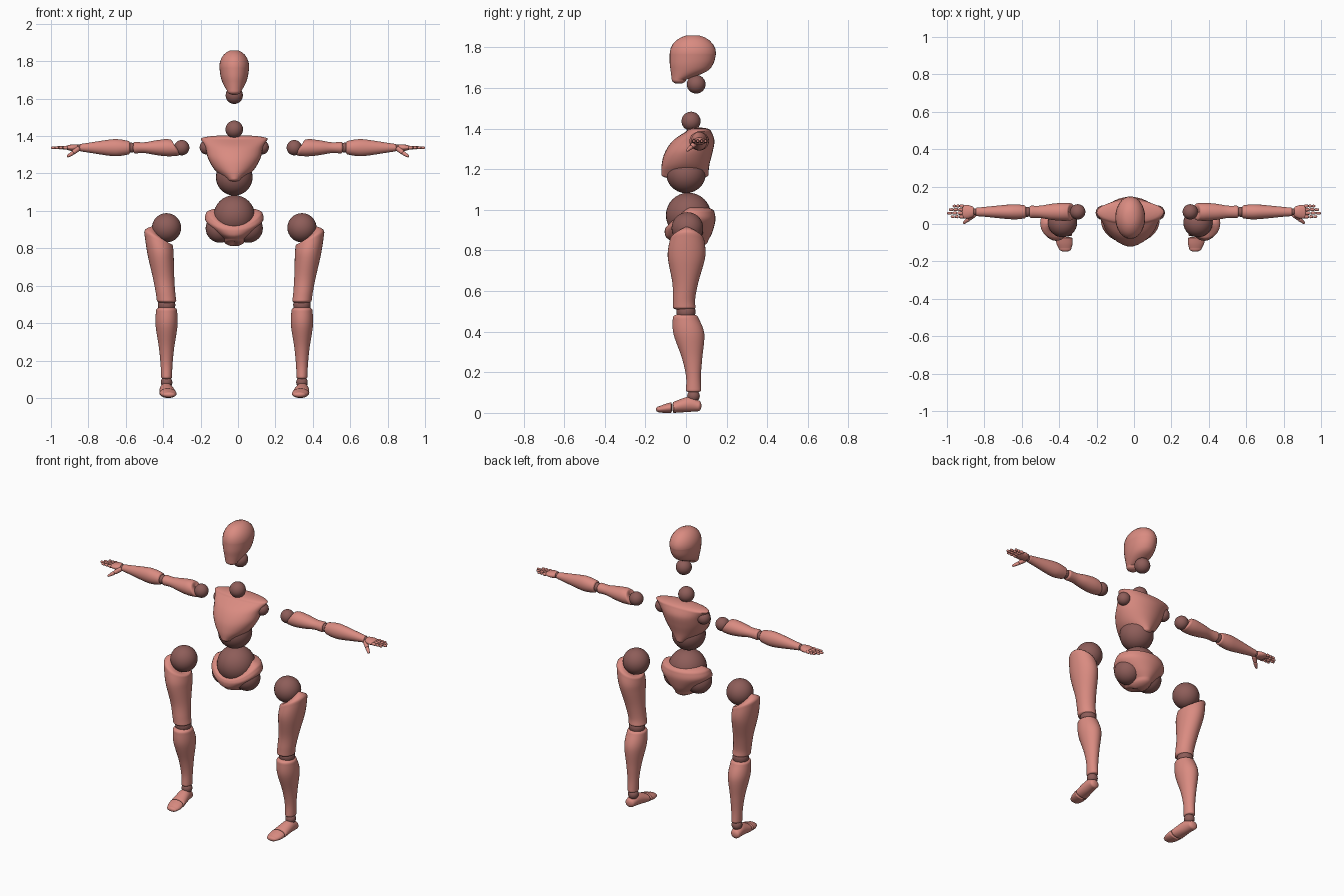
import bpy, bmesh, math
from mathutils import Vector

if "Cube" in bpy.data.objects:
    bpy.data.objects.remove(bpy.data.objects["Cube"], do_unlink=True)

SEGMENTS, STEPS = 32, 6
BODY_X = -0.02          # the trunk and legs mirror about this plane
parts = []


def material(name, colour):
    mat = bpy.data.materials.new(name)
    mat.use_nodes = True
    mat.diffuse_color = colour
    mat.node_tree.nodes["Principled BSDF"].inputs["Base Color"].default_value = colour
    return mat


SHELL = material("salmon shell", (0.7, 0.26, 0.22, 1))
JOINT = material("dark joint", (0.27, 0.11, 0.1, 1))


def finish(name, bm, mat):
    bmesh.ops.recalc_face_normals(bm, faces=bm.faces)
    mesh = bpy.data.meshes.new(name)
    bm.to_mesh(mesh)
    bm.free()
    mesh.materials.append(mat)
    obj = bpy.data.objects.new(name, mesh)
    bpy.context.collection.objects.link(obj)
    parts.append(obj)


def ball(name, centre, radius):
    bm = bmesh.new()
    bmesh.ops.create_uvsphere(bm, u_segments=SEGMENTS, v_segments=SEGMENTS // 2, radius=radius)
    bmesh.ops.translate(bm, verts=bm.verts, vec=centre)
    finish(name, bm, JOINT)


def spline(rings):
    """Smoothly interpolated rings passing through the given ones."""
    padded = [rings[0], *rings, rings[-1]]
    result = []
    for quad in zip(padded, padded[1:], padded[2:], padded[3:]):
        for step in range(STEPS):
            u = step / STEPS
            result.append([b + u * ((c - a) + u * ((2 * a - 5 * b + 4 * c - d)
                           + u * (3 * (b - c) + d - a))) / 2 for a, b, c, d in zip(*quad)])
    return result + [rings[-1]]


def dome(ring, height):
    """Rings that round off one end of a loft like half an ellipsoid."""
    position, half_width, low, high = ring
    middle, half_depth = (low + high) / 2, (high - low) / 2
    for step in range(1, STEPS):
        angle = math.pi / 2 * step / STEPS
        shrink = math.cos(angle)
        yield (position + height * math.sin(angle), half_width * shrink,
               middle - half_depth * shrink, middle + half_depth * shrink)


def no_lean(t, c, s):
    return 0


def loft(name, place, rings, start_dome=.01, end_dome=.01, lean=no_lean):
    """Skin elliptical rings, each given as position, half width, low edge, high edge."""
    bm = bmesh.new()
    loops = []
    outline = [*reversed(list(dome(rings[0], -start_dome))), *spline(rings),
               *dome(rings[-1], end_dome)]
    for t, half_width, low, high in outline:
        loop = []
        for i in range(SEGMENTS):
            angle = math.tau * i / SEGMENTS
            c, s = math.cos(angle), math.sin(angle)
            point = (half_width * c, (low + high) / 2 + (high - low) / 2 * s, t + lean(t, c, s))
            loop.append(bm.verts.new(place(*point)))
        loops.append(loop)
    for lower, upper in zip(loops, loops[1:]):
        for i in range(SEGMENTS):
            bm.faces.new((lower[i - 1], lower[i], upper[i], upper[i - 1]))
    for loop in (loops[0], loops[-1]):
        hub = bm.verts.new(sum((v.co for v in loop), Vector()) / SEGMENTS)
        for i in range(SEGMENTS):
            bm.faces.new((loop[i - 1], loop[i], hub))
    finish(name, bm, SHELL)


def tube(*rows):
    """Rings for a straight limb, each given as position, half width, half depth."""
    return [(t, width, -depth, depth) for t, width, depth in rows]


def bone(name, start, end, thick, thin):
    """Tapered finger segment with rounded ends."""
    start, end = Vector(start), Vector(end)
    turn = (end - start).to_track_quat("Z", "Y")
    length = (end - start).length
    loft(name, lambda a, b, t: start + turn @ Vector((a, b, t)),
         tube((thick, thick, thick), (length - thin, thin, thin)), thick, thin)


def trunk(a, b, t):
    return (BODY_X + a, b, t)


# Head with a domed cranium and a narrow chin
loft("head", trunk, [(1.64, .037, -.07, 0), (1.68, .06, -.075, .1), (1.72, .073, -.08, .135),
                     (1.77, .08, -.08, .148)], .02, .092)
ball("head_joint", trunk(0, .05, 1.618), .046)
ball("neck_joint", trunk(0, .025, 1.436), .047)

# Chest, widest at the shoulders and narrowing to a wedge over the waist
loft("chest", trunk, [(1.17, .05, -.12, .11), (1.22, .105, -.12, .115), (1.28, .14, -.105, .13),
                      (1.34, .155, -.065, .14), (1.385, .18, 0, .125)], .02, .02)
ball("waist_upper_joint", trunk(0, 0, 1.18), .098)

# Pelvis, a bowl whose rim dips at the front
loft("pelvis", trunk, [(.85, .06, -.08, .11), (.89, .105, -.1, .13), (.95, .155, -.105, .145),
                       (.99, .15, -.1, .14)], .04, .03,
     lambda t, c, s: -max(0, -s) ** 1.5 * (t - .85) * .55)
ball("waist_lower_joint", trunk(0, .012, .973), .111)

for side, s in (("left", 1), ("right", -1)):
    def leg(a, b, t):
        return trunk(s * (a + .362), b, t)

    def thigh(a, b, t):
        return leg(a + (t - .52) * .13, b, t)

    def foot(a, b, t):
        return leg(a + t * .1, t, b)

    def arm(a, b, t):
        return (s * t, a + .065, b + 1.338)

    # Sockets left on the trunk
    ball(side + "_shoulder_socket_joint", trunk(s * .146, .06, 1.34), .039)
    ball(side + "_hip_socket_joint", trunk(s * .076, .01, .907), .077)

    # Leg: hip ball resting in the slanted top of the thigh
    ball(side + "_hip_joint", leg(0, .007, .91), .078)
    loft(side + "_thigh", thigh, [
        (.52, .052, -.065, .047), (.56, .052, -.065, .045), (.64, .057, -.067, .06),
        (.77, .07, -.09, .095), (.85, .072, -.08, .09)], .015, .025,
        lambda t, c, s: c * max(0, t - .75) * .35)
    ball(side + "_knee_joint", leg(0, 0, .497), .047)
    loft(side + "_shin", leg, [
        (.11, .029, 0, .075), (.18, .032, 0, .073), (.27, .041, -.02, .08),
        (.39, .059, -.062, .09), (.47, .056, -.065, .06)], .01, .02)
    ball(side + "_ankle_joint", leg(0, .037, .083), .031)
    loft(side + "_foot", foot, [(-.06, .045, 0, .055), (.015, .036, .005, .08),
                                (.06, .03, .008, .062)], .007, .016)
    loft(side + "_toes", foot, [(-.13, .034, .002, .033), (-.105, .043, 0, .043),
                                (-.075, .045, 0, .052)], .018, .007)

    # Arm: shoulder ball resting in the slanted end of the upper arm
    ball(side + "_shoulder_joint", arm(0, 0, .301), .041)
    loft(side + "_upper_arm", arm, tube(
        (.34, .046, .043), (.38, .048, .046), (.44, .043, .039), (.5, .033, .029),
        (.55, .033, .031)), .015, .015, lambda t, c, s: s * max(0, .4 - t) * .3)
    ball(side + "_elbow_joint", arm(0, 0, .572), .027)
    loft(side + "_forearm", arm, tube(
        (.585, .035, .036), (.63, .04, .044), (.68, .038, .044), (.8, .026, .026),
        (.84, .023, .02)))
    ball(side + "_wrist_joint", arm(0, 0, .85), .018)

    # Hand: palm, four jointed fingers and a lowered thumb
    loft(side + "_palm", arm, tube((.863, .028, .018), (.885, .036, .018), (.91, .035, .013)))
    for row, (finger, tip) in enumerate((("index", .98), ("middle", 1), ("ring", .99),
                                         ("little", .97))):
        y = row * .019 - .026
        knuckles = [.908 + (tip - .908) * reach for reach in (0, .4, .7, 1)]
        for n, (inner, outer) in enumerate(zip(knuckles, knuckles[1:])):
            thick = .0095 - n * .001
            bone(f"{side}_{finger}_finger_{n}", arm(y, 0, inner), arm(y, 0, outer),
                 thick, thick * .9)
    bone(side + "_thumb_base", arm(-.01, 0, .85), arm(-.04, -.03, .885), .015, .012)
    bone(side + "_thumb_tip", arm(-.036, -.026, .88), arm(-.062, -.048, .913), .011, .007)

# Smooth shading with crisp rims
bpy.ops.object.select_all(action="DESELECT")
for obj in parts:
    obj.select_set(True)
bpy.context.view_layer.objects.active = parts[0]
bpy.ops.object.shade_smooth_by_angle(angle=math.radians(40))
